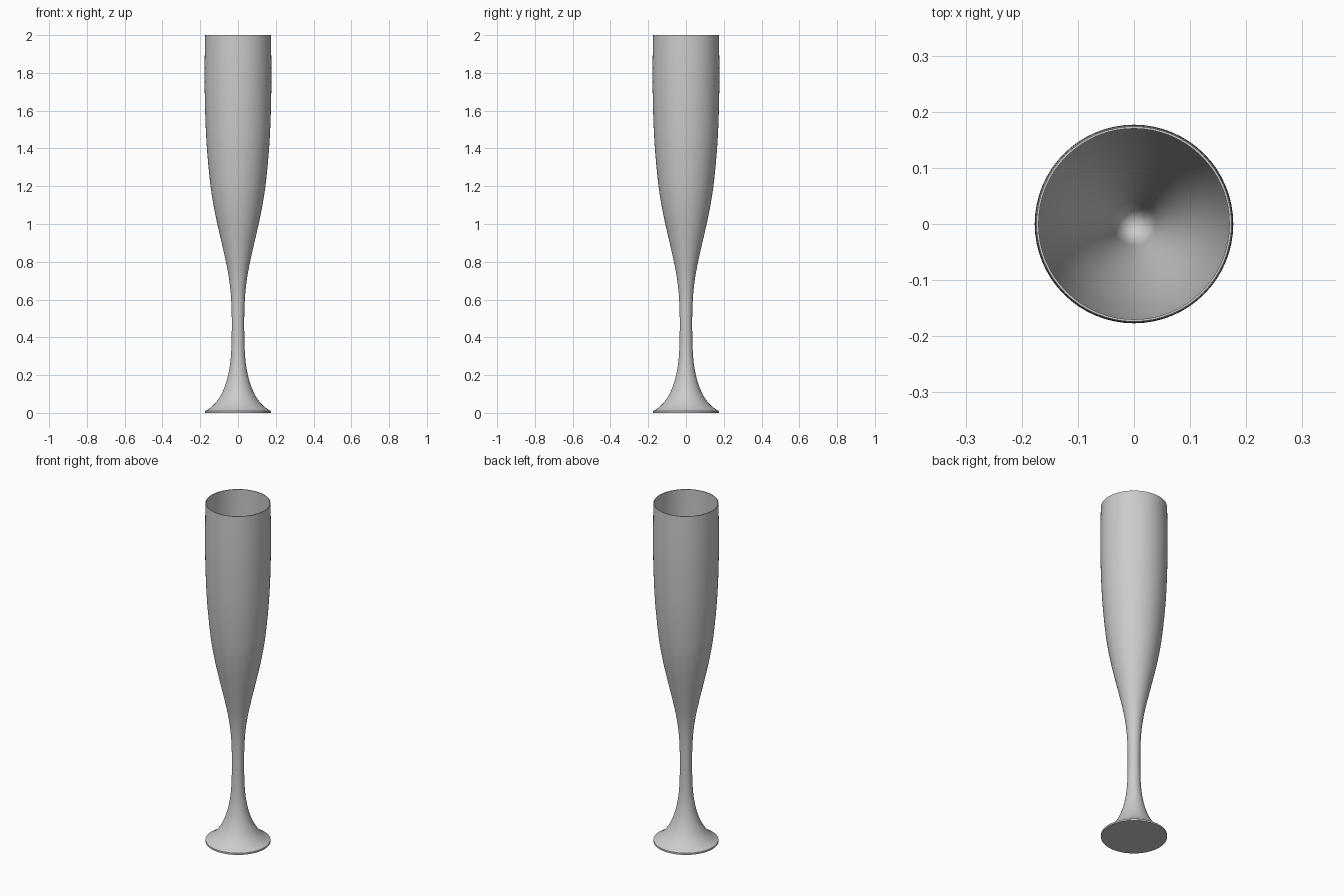
import bpy, bmesh, math
from mathutils import Vector

if "Cube" in bpy.data.objects:
    bpy.data.objects.remove(bpy.data.objects["Cube"])

SEGMENTS = 64
WALL = 0.004


def smooth_path(pts, steps=4):
    """Catmull-Rom curve through (radius, z) points."""
    p = [Vector(a) for a in [pts[0]] + pts + [pts[-1]]]
    out = []
    for a, b, c, d in zip(p, p[1:], p[2:], p[3:]):
        for i in range(steps):
            t = i / steps
            out.append(0.5 * (2 * b + (c - a) * t + (2 * a - 5 * b + 4 * c - d) * t * t
                              + (3 * b - a - 3 * c + d) * t ** 3))
    return out + [p[-1]]


def lathe(name, profile):
    bm = bmesh.new()
    verts = [bm.verts.new((r, 0, z)) for r, z in profile]
    edges = [bm.edges.new(e) for e in zip(verts, verts[1:])]
    bmesh.ops.spin(bm, geom=verts + edges, cent=(0, 0, 0), axis=(0, 0, 1),
                   angle=math.tau, steps=SEGMENTS, use_duplicate=False)
    bmesh.ops.remove_doubles(bm, verts=bm.verts, dist=0.0001)
    bmesh.ops.recalc_face_normals(bm, faces=bm.faces)
    mesh = bpy.data.meshes.new(name)
    bm.to_mesh(mesh)
    bm.free()
    obj = bpy.data.objects.new(name, mesh)
    bpy.context.collection.objects.link(obj)
    bpy.context.view_layer.objects.active = obj
    obj.select_set(True)
    bpy.ops.object.shade_smooth_by_angle(angle=math.radians(40))
    return obj


# Outside of foot, stem and bowl
outer = smooth_path([
    (0.174, 0.01), (0.148, 0.026), (0.115, 0.058), (0.085, 0.105), (0.06, 0.17),
    (0.043, 0.25), (0.035, 0.34), (0.033, 0.45), (0.034, 0.55), (0.040, 0.65),
    (0.054, 0.75), (0.075, 0.85), (0.098, 0.95), (0.120, 1.05), (0.138, 1.15),
    (0.151, 1.25), (0.166, 1.42), (0.174, 1.6), (0.177, 1.8), (0.174, 2.0)])

# Inside of bowl follows the outside, down to a small rounded bottom
inner = [(r - WALL, z) for r, z in reversed(outer) if z > 0.63]
bottom = [(0.026, 0.615), (0.014, 0.603), (0, 0.6)]

lathe("champagne_flute",
      [(0, 0), (0.174, 0)] + [tuple(p) for p in outer] + inner + bottom)
